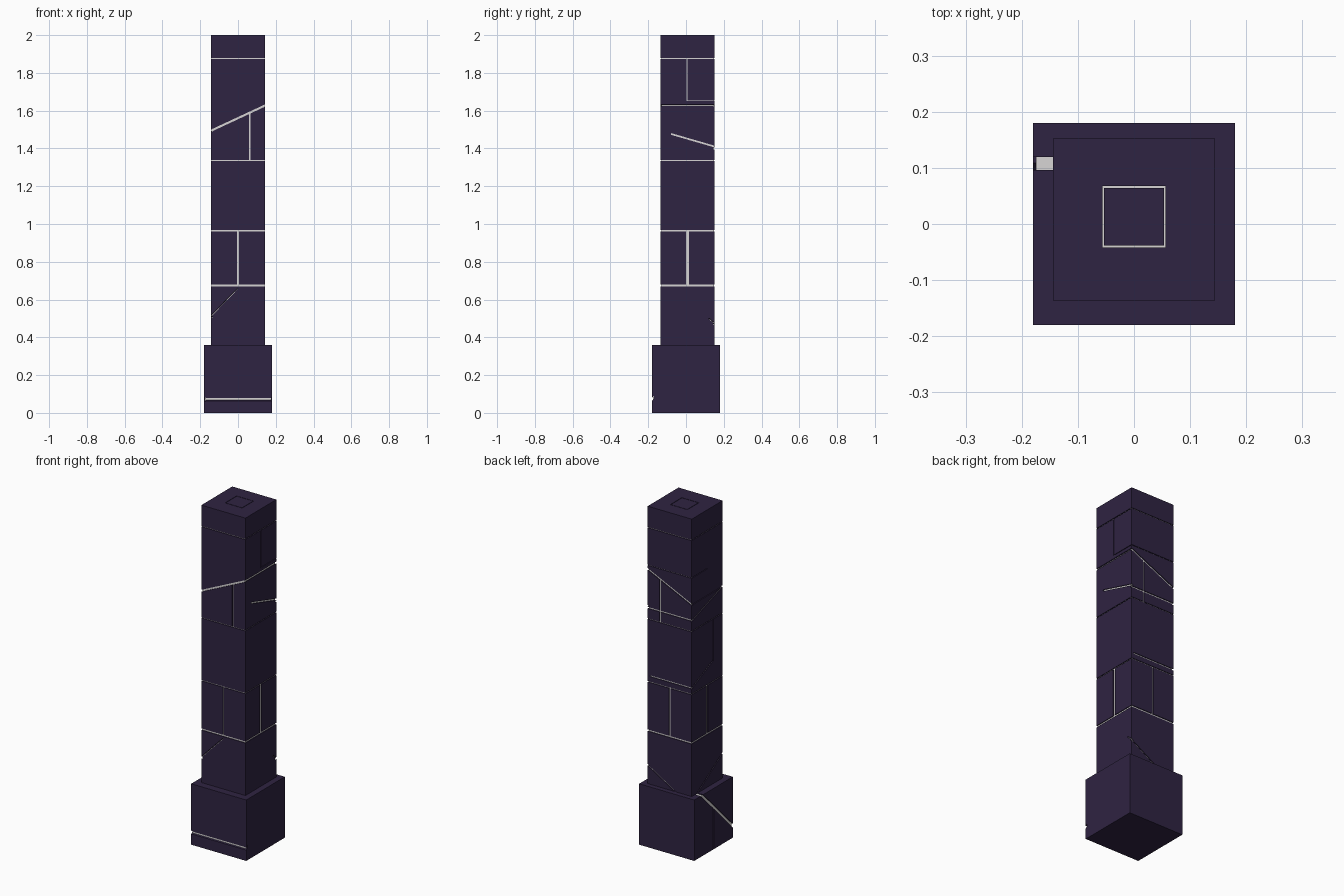
import bpy, bmesh
from mathutils import Vector

cube = bpy.data.objects.get("Cube")
if cube:
    bpy.data.objects.remove(cube, do_unlink=True)

DEPTH = 0.005   # depth of the inlaid lines


def material(name, rgb):
    m = bpy.data.materials.new(name)
    m.use_nodes = True
    m.diffuse_color = (*rgb, 1)
    m.node_tree.nodes["Principled BSDF"].inputs["Base Color"].default_value = (*rgb, 1)
    return m


dark = material("dark purple stone", (0.028, 0.017, 0.054))
pale = material("pale inlay", (0.68, 0.66, 0.66))


def add_mesh(name, bm, mat=None):
    bmesh.ops.recalc_face_normals(bm, faces=bm.faces)
    me = bpy.data.meshes.new(name)
    bm.to_mesh(me)
    bm.free()
    if mat:
        me.materials.append(mat)
    ob = bpy.data.objects.new(name, me)
    bpy.context.collection.objects.link(ob)
    return ob


def box(name, lo, hi, mat, inset=0.0):
    bm = bmesh.new()
    bmesh.ops.create_cube(bm, size=1)
    lo, hi = Vector(lo), Vector(hi)
    for v in bm.verts:
        for i in range(3):
            v.co[i] = hi[i] - inset if v.co[i] > 0 else lo[i] + inset
    return add_mesh(name, bm, mat)


def on_face(face, lo, hi, u, v, d):
    """Point at (u, v) on a face of the box, d below its surface."""
    return Vector({"front": (u, lo[1] + d, v), "back": (u, hi[1] - d, v),
                   "right": (lo[0] + d, u, v), "left": (hi[0] - d, u, v),
                   "top": (u, v, hi[2] - d)}[face])


def carved_block(name, lo, hi, grooves):
    """Dark block with narrow grooves that uncover a pale core."""
    block = box(name, lo, hi, dark)
    bm = bmesh.new()
    for faces, start, end, width, lean in grooves:
        a, b = Vector(start), Vector(end)
        side = (b - a).normalized().orthogonal() * width
        for face in faces.split():
            for v in bmesh.ops.create_cube(bm, size=1)["verts"]:
                p = a.lerp(b, v.co.x + 0.5) + side * v.co.y
                d = 2 * DEPTH if v.co.z > 0 else -DEPTH
                v.co = on_face(face, lo, hi, p.x, p.y + lean * d, d)
    cutter = add_mesh(name + "_cutter", bm)
    cutter.hide_render = True
    mod = block.modifiers.new("grooves", "BOOLEAN")
    mod.operation, mod.solver, mod.object = "DIFFERENCE", "EXACT", cutter
    mod.use_self = True
    graph = bpy.context.evaluated_depsgraph_get()
    carved = bpy.data.meshes.new_from_object(block.evaluated_get(graph))
    block.modifiers.clear()
    block.data = carved
    bpy.data.objects.remove(cutter, do_unlink=True)
    box(name + "_inlay_core", lo, hi, pale, DEPTH)


FB, LR = "front back", "left right"
ALL = FB + " " + LR

# Plinth: one slanted seam that wraps front, right side and top
carved_block("plinth", (-0.18, -0.18, 0), (0.18, 0.18, 0.36), [
    ("front", (-0.2, 0.072), (0.2, 0.072), 0.016, 1),
    ("right", (-0.19, 0.062), (0.12, 0.372), 0.015, 0),
    ("right", (0, 0.01), (0, 0.25), 0.006, 0),
    ("top", (-0.2, 0.108), (-0.14, 0.108), 0.023, 0),
])

# Shaft: level seams all the way round
seams = [(ALL, (-0.2, z), (0.2, z), w, 0)
         for z, w in ((1.875, 0.005), (1.335, 0.005), (0.964, 0.006), (0.675, 0.01))]

# Shaft: upright joints, slanted seams and partial cracks
seams += [
    # upper block
    (LR, (0.005, 1.65), (0.005, 1.875), 0.004, 0),
    (LR, (0.005, 1.652), (0.2, 1.652), 0.004, 0),
    ("back", (-0.2, 1.652), (0.2, 1.652), 0.004, 0),
    # slanted slice
    (FB, (-0.16, 1.486), (0.16, 1.635), 0.011, 0),
    ("left", (-0.2, 1.628), (0.2, 1.628), 0.009, -0.46),
    ("right", (-0.2, 1.493), (0.2, 1.493), 0.005, 0.46),
    (FB, (0.062, 1.335), (0.062, 1.59), 0.009, 0),
    ("left", (-0.08, 1.477), (0.165, 1.406), 0.009, 0),
    ("right", (-0.14, 1.494), (0.165, 1.392), 0.009, 0),
    ("back", (-0.2, 1.4), (0.2, 1.4), 0.009, 0),
    # middle block
    ("back", (-0.2, 1.0), (0.13, 1.0), 0.008, 0),
    ("right", (0.165, 0.993), (-0.05, 1.09), 0.008, 0),
    ("right", (-0.05, 1.09), (-0.05, 1.335), 0.004, 0),
    # lower joints
    (FB, (0, 0.675), (0, 0.964), 0.009, 0),
    (LR, (0.008, 0.675), (0.008, 0.964), 0.014, 0),
    # foot cracks
    ("front", (-0.16, 0.495), (0, 0.66), 0.005, -0.63),
    ("right", (-0.15, 0.516), (0.11, 0.354), 0.008, 0),
    ("back", (0.16, 0.479), (-0.05, 0.353), 0.007, 0),
    ("left", (0.12, 0.5), (0.165, 0.463), 0.005, -0.6),
]

# Square outline on the cap
x, y0, y1 = 0.055, -0.04, 0.066
seams += [("top", (-x, y), (x, y), 0.003, 0) for y in (y0, y1)]
seams += [("top", (s * x, y0 - 0.0015), (s * x, y1 + 0.0015), 0.003, 0) for s in (-1, 1)]

carved_block("shaft", (-0.144, -0.136, 0.36), (0.144, 0.152, 2.0), seams)
